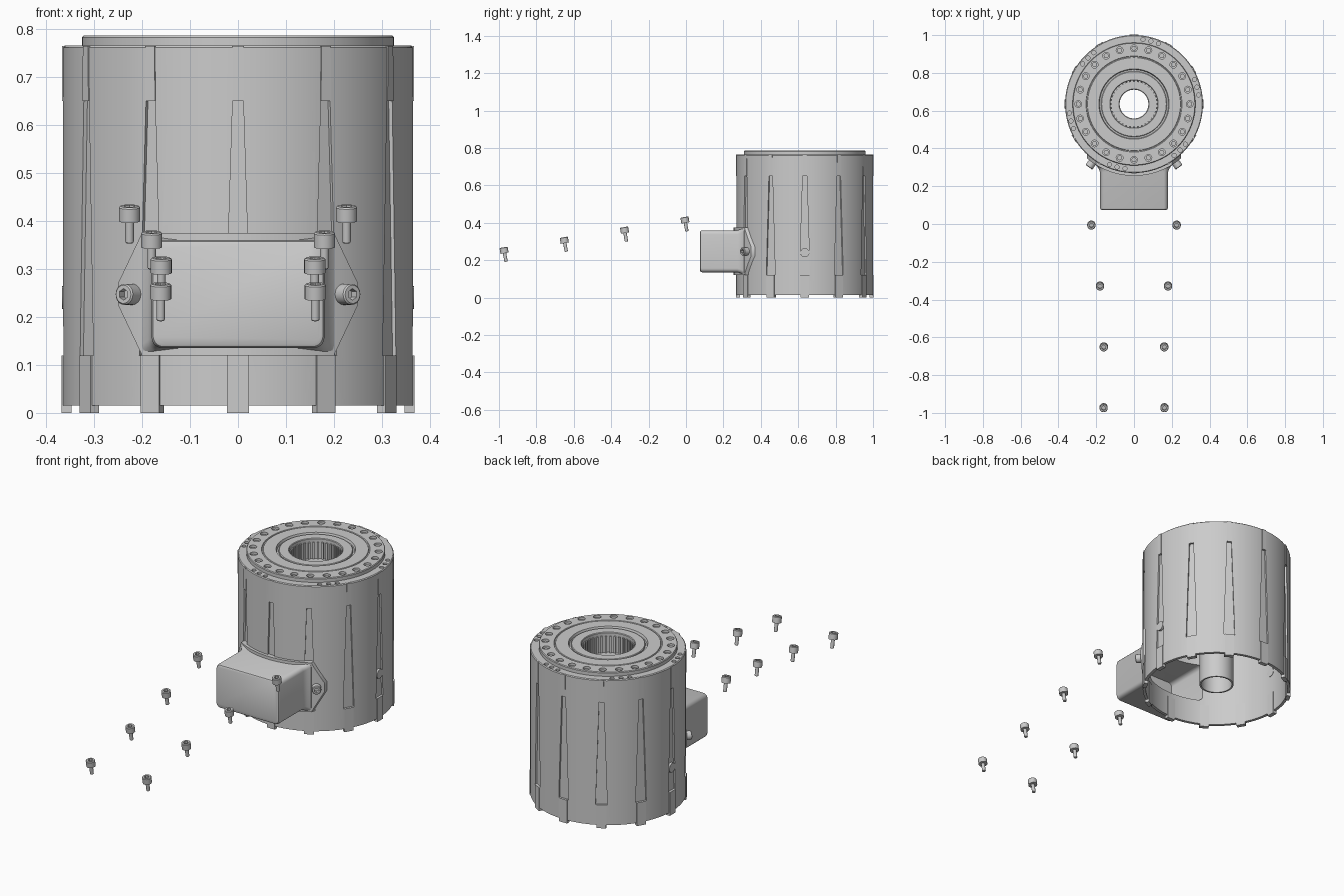
import bpy, bmesh
from math import pi, sin, cos, radians
from mathutils import Matrix, Vector

if "Cube" in bpy.data.objects:
    bpy.data.objects.remove(bpy.data.objects["Cube"])

CY = 0.635          # housing axis is at x=0, y=CY
TWELVE = [radians(30 * i) for i in range(12)]


def finish(name, bm):
    bmesh.ops.remove_doubles(bm, verts=bm.verts, dist=1e-6)
    bmesh.ops.recalc_face_normals(bm, faces=bm.faces)
    me = bpy.data.meshes.new(name)
    bm.to_mesh(me)
    bm.free()
    ob = bpy.data.objects.new(name, me)
    bpy.context.collection.objects.link(ob)
    return ob


def smooth(ob):
    bpy.ops.object.select_all(action='DESELECT')
    ob.select_set(True)
    bpy.context.view_layer.objects.active = ob
    bpy.ops.object.shade_smooth_by_angle(angle=radians(30))


def loft(name, rings, cap=True, loop=False):
    """Skin a list of equal-length point rings."""
    bm = bmesh.new()
    vs = [[bm.verts.new(p) for p in ring] for ring in rings]
    n = len(vs[0])
    pairs = list(zip(vs, vs[1:])) + ([(vs[-1], vs[0])] if loop else [])
    for a, b in pairs:
        for i in range(n):
            bm.faces.new((a[i], a[(i + 1) % n], b[(i + 1) % n], b[i]))
    if cap:
        bm.faces.new(vs[0])
        bm.faces.new(vs[-1])
    return finish(name, bm)


def lathe(name, profile, seg=96, cy=CY, loop=True):
    """Revolve (radius, z) points about the vertical axis."""
    rings = [[(r * cos(2 * pi * i / seg), cy + r * sin(2 * pi * i / seg), z)
              for i in range(seg)] for r, z in profile]
    return loft(name, rings, cap=not loop, loop=loop)


def ring_of_boxes(name, angles, r0, r1, w_low, w_high, z0, z1):
    bm = bmesh.new()
    for a in angles:
        res = bmesh.ops.create_cube(bm, size=1)
        for v in res['verts']:
            w = w_low if v.co.z < 0 else w_high
            v.co = (r1 if v.co.x > 0 else r0, v.co.y * w, z1 if v.co.z > 0 else z0)
        bmesh.ops.transform(bm, verts=res['verts'],
                            matrix=Matrix.Translation((0, CY, 0)) @ Matrix.Rotation(a, 4, 'Z'))
    return finish(name, bm)


def ring_of_cylinders(name, angles, r, radius, z0, z1, seg=16):
    bm = bmesh.new()
    for a in angles:
        bmesh.ops.create_cone(bm, cap_ends=True, segments=seg, radius1=radius, radius2=radius,
                              depth=z1 - z0, matrix=Matrix.Translation(
                                  (r * cos(a), CY + r * sin(a), (z0 + z1) / 2)))
    return finish(name, bm)


def boolean(ob, cutter, op='DIFFERENCE', keep=False):
    mod = ob.modifiers.new('cut', 'BOOLEAN')
    mod.operation, mod.object, mod.solver = op, cutter, 'EXACT'
    bpy.context.view_layer.update()
    me = bpy.data.meshes.new_from_object(ob.evaluated_get(bpy.context.evaluated_depsgraph_get()))
    ob.modifiers.clear()
    ob.data = me
    if not keep:
        bpy.data.objects.remove(cutter)


def rounded_rect(y, hx, z0, z1, r=0.022):
    pts = []
    for k, (cx, cz) in enumerate([(hx - r, z1 - r), (r - hx, z1 - r), (r - hx, z0 + r), (hx - r, z0 + r)]):
        for j in range(6):
            a = pi / 2 * (k + j / 5)
            pts.append((cx + r * cos(a), y, cz + r * sin(a)))
    return pts


# Housing shell: open-bottomed drum with tapered slots
shell = lathe('housing_shell', [(.35, .015), (.365, .015), (.365, .761), (.361, .765),
                                (.17, .765), (.17, .74), (.35, .74)])
boolean(shell, ring_of_boxes('slot_cutter', TWELVE, .356, .39, .055, .022, .12, .65))
edge = [radians(15 + 60 * k + d) for k in range(6) for d in (-7, 0, 7)]
boolean(shell, ring_of_cylinders('edge_hole_cutter', edge, .345, .011, .755, .78))
cavity = loft('cavity_cutter', [rounded_rect(.09, .168, .148, .348),
                                rounded_rect(.40, .168, .148, .348)])
boolean(shell, cavity, keep=True)
smooth(shell)

# Ribs above the slots and feet below them
smooth(ring_of_boxes('upper_ribs', TWELVE, .355, .367, .024, .022, .65, .764))
smooth(ring_of_boxes('lower_feet', TWELVE, .347, .368, .045, .045, 0, .12))

# Output flange on top, with a ring of recessed bolts
flange = lathe('output_flange', [(.325, .755), (.325, .782), (.322, .786), (.254, .786), (.252, .782),
                                 (.248, .782), (.246, .786), (.186, .786), (.182, .774), (.165, .774),
                                 (.165, .755)])
bolts = [radians(15 * i) for i in range(24)]
boolean(flange, ring_of_cylinders('bolt_hole_cutter', bolts, .295, .018, .768, .80))
smooth(flange)
smooth(ring_of_cylinders('flange_bolts', bolts, .295, .013, .765, .777, 12))

# Hub with toothed recess and hollow shaft tube
smooth(lathe('hub_tube', [(.174, .74), (.174, .78), (.171, .783), (.128, .783), (.125, .78), (.125, .68),
                          (.080, .68), (.076, .676), (.076, .04), (.084, .04), (.084, .66), (.14, .66),
                          (.14, .74)], 64))
smooth(ring_of_boxes('hub_teeth', [2 * pi * i / 36 for i in range(36)],
                     .118, .128, .010, .010, .68, .765))

# Connector box: rounded, hollow, flaring into the drum
drum = lathe('drum_cutter', [(.355, -.1), (.355, .9)], loop=False)
box = loft('connector_box', [rounded_rect(*s) for s in (
    (.075, .172, .143, .352), (.078, .177, .138, .357), (.086, .18, .135, .36), (.275, .18, .135, .36),
    (.295, .188, .129, .366), (.31, .2, .12, .375), (.36, .2, .12, .375))])
boolean(box, drum)
boolean(box, cavity, keep=True)
smooth(box)

# Curved six-sided mounting flange hugging the drum
outline = [(-.2, .12), (.2, .12), (.25, .225), (.25, .27), (.2, .375), (-.2, .375), (-.25, .27), (-.25, .225)]
mount = lathe('connector_mount', [(.355, .05), (.38, .05), (.38, .45), (.355, .45)])
prism = loft('outline_cutter', [[(x, y, z) for x, z in outline] for y in (.1, .55)])
boolean(mount, prism, 'INTERSECT')
boolean(mount, cavity)
smooth(mount)

# Socket-head screw shared by all loose and fitted screws
screw = lathe('screw', [(0, 0), (.007, 0), (.009, .003), (.009, .046), (.022, .046), (.022, .075),
                        (.019, .078), (0, .078)], 24, 0, loop=False)
bm = bmesh.new()
bmesh.ops.create_cone(bm, cap_ends=True, segments=6, radius1=.012, radius2=.012, depth=.04,
                      matrix=Matrix.Translation((0, 0, .08)))
boolean(screw, finish('socket_cutter', bm))
smooth(screw)
screw_mesh = screw.data
bpy.data.objects.remove(screw)


def add_screw(name, matrix):
    ob = bpy.data.objects.new(name, screw_mesh)
    ob.matrix_world = matrix
    bpy.context.collection.objects.link(ob)


# Loose screws laid out in front, leaning slightly forward
tilt = Matrix.Rotation(radians(10), 4, 'X')
for i, (x, y, z) in enumerate([(.226, .005, .354), (.18, -.318, .300), (.16, -.64, .246), (.161, -.962, .192)]):
    for s, side in ((1, 'right'), (-1, 'left')):
        add_screw(f'loose_screw_{side}_{i + 1}', Matrix.Translation((s * x, y, z)) @ tilt)

# Fitted screws on the mount, and small side plugs
for s, side in ((1, 'right'), (-1, 'left')):
    d = Vector((s * sin(radians(35.5)), -cos(radians(35.5)), 0))
    add_screw('mount_screw_' + side, Matrix.Translation(Vector((0, CY, .247)) + d * .333)
              @ d.to_track_quat('Z', 'Y').to_matrix().to_4x4())
    bm = bmesh.new()
    bmesh.ops.create_cone(bm, cap_ends=True, segments=24, radius1=.024, radius2=.024, depth=.02,
                          matrix=Matrix.Translation((s * .357, CY, .24)) @ Matrix.Rotation(pi / 2, 4, 'Y'))
    smooth(finish('side_plug_' + side, bm))
